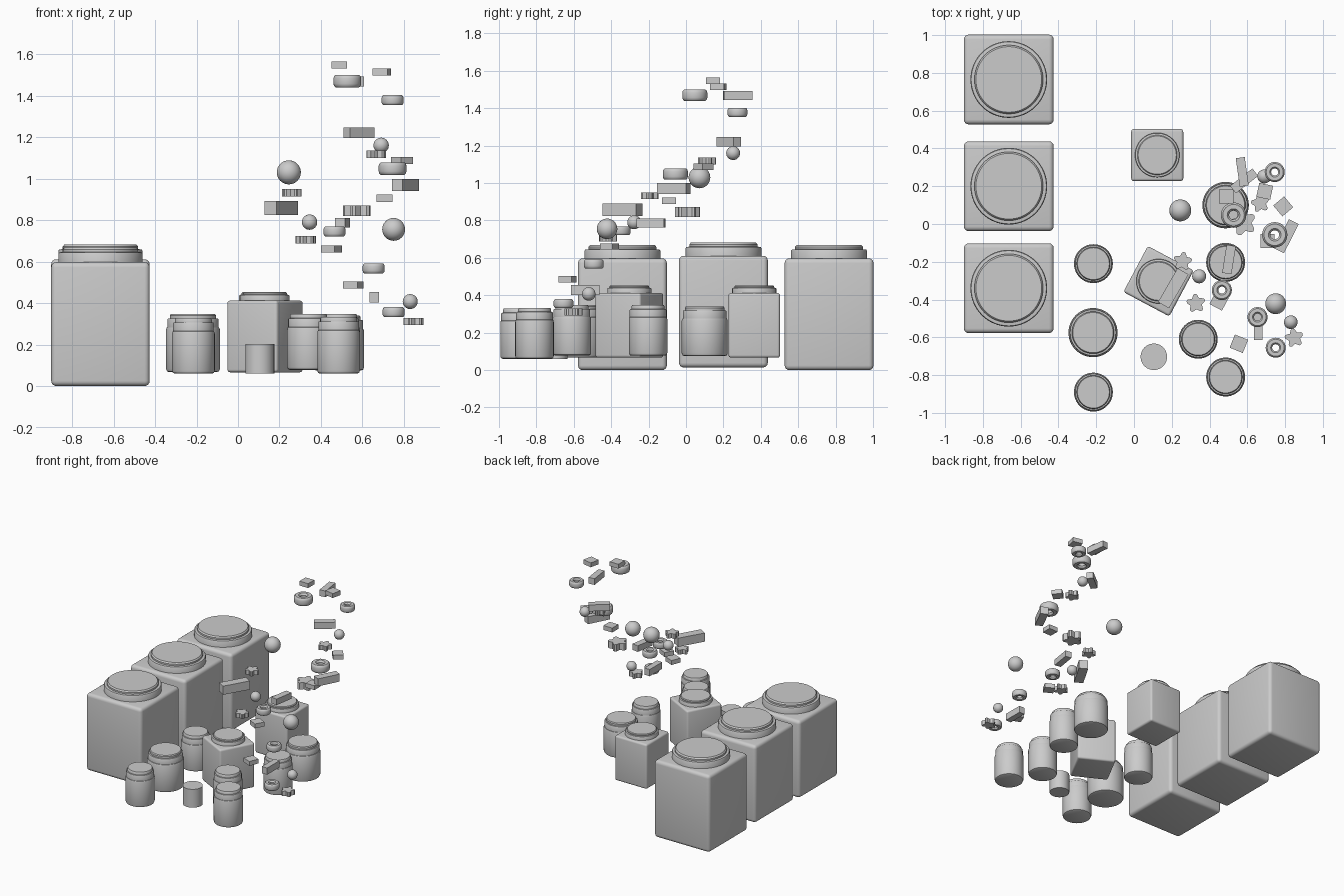
import bpy, bmesh
from math import radians, cos, sin, pi


def finish(name, bm, loc, rot=0.0, smooth=True):
    bmesh.ops.recalc_face_normals(bm, faces=bm.faces)
    me = bpy.data.meshes.new(name)
    bm.to_mesh(me)
    bm.free()
    ob = bpy.data.objects.new(name, me)
    ob.location = loc
    ob.rotation_euler[2] = radians(rot)
    bpy.context.collection.objects.link(ob)
    if smooth:
        bpy.ops.object.select_all(action='DESELECT')
        ob.select_set(True)
        bpy.context.view_layer.objects.active = ob
        bpy.ops.object.shade_smooth_by_angle(angle=radians(35))
    return ob


def lathe(name, profile, loc, n=48, closed=False):
    """Revolve (radius, z) points; open profiles are capped at both ends."""
    bm = bmesh.new()
    rings = [[bm.verts.new((r * cos(2 * pi * i / n), r * sin(2 * pi * i / n), z))
              for i in range(n)] for r, z in profile]
    pairs = list(zip(rings, rings[1:]))
    if closed:
        pairs.append((rings[-1], rings[0]))
    else:
        bm.faces.new(rings[0])
        bm.faces.new(rings[-1])
    for a, b in pairs:
        for i in range(n):
            j = (i + 1) % n
            bm.faces.new((a[i], a[j], b[j], b[i]))
    return finish(name, bm, loc)


def block(name, size, loc, rot=0.0, bevel=0.0):
    bm = bmesh.new()
    bmesh.ops.create_cube(bm, size=1)
    bmesh.ops.scale(bm, vec=size, verts=bm.verts)
    if bevel:
        bmesh.ops.bevel(bm, geom=bm.edges[:], offset=bevel, segments=4,
                        profile=0.5, affect='EDGES')
    return finish(name, bm, loc, rot, smooth=bool(bevel))


def square_canister(i, x, y, z, s=1.0, rot=0.0):
    block(f"canister_body_{i}", (0.475 * s, 0.475 * s, 0.597 * s),
          (x, y, z + 0.2985 * s), rot, 0.025 * s)
    lid = [(0.203, 0.58), (0.203, 0.637), (0.199, 0.644), (0.182, 0.646),
           (0.182, 0.658), (0.174, 0.668)]
    lathe(f"canister_lid_{i}", [(r * s, h * s) for r, h in lid], (x, y, z), 64)


def round_jar(i, x, y, z, r, h):
    k = r
    lathe(f"jar_body_{i}", [(r - 0.12 * k, 0), (r - 0.04 * k, 0.004), (r, 0.015),
                            (r, h - 0.075), (r - 0.03 * k, h - 0.065),
                            (r - 0.12 * k, h - 0.06)], (x, y, z))
    lathe(f"jar_lid_{i}", [(r * 0.95, h - 0.065), (r * 0.95, h - 0.026),
                           (r * 0.93, h - 0.022), (r * 0.86, h - 0.021),
                           (r * 0.86, h - 0.007), (r * 0.82, h)], (x, y, z))


def star(i, x, y, z, R, h, rot):
    bm = bmesh.new()
    pts = []
    for p in range(5):
        a = pi / 2 + p * 2 * pi / 5
        # blunt tip followed by the inner notch
        for da, r in ((-0.2, 0.93), (0, 1.0), (0.2, 0.93), (pi / 5, 0.62)):
            pts.append(bm.verts.new((R * r * cos(a + da), R * r * sin(a + da), -h / 2)))
    f = bm.faces.new(pts)
    g = bmesh.ops.extrude_face_region(bm, geom=[f])['geom']
    bmesh.ops.translate(bm, vec=(0, 0, h),
                        verts=[v for v in g if isinstance(v, bmesh.types.BMVert)])
    finish(f"star_candy_{i}", bm, (x, y, z), rot)


# Square canisters: three large, two small
for i, c in enumerate([(-0.663, 0.765, 0), (-0.663, 0.2, 0.014), (-0.663, -0.34, 0),
                       (0.123, 0.365, 0.066, 0.58), (0.13, -0.303, 0.066, 0.58, -28)]):
    square_canister(i + 1, *c)

# Round lidded jars: x, y, base z, radius, height
for i, j in enumerate([(-0.215, -0.21, 0.077, 0.103, 0.27), (-0.217, -0.575, 0.067, 0.13, 0.28),
                       (-0.215, -0.89, 0.06, 0.103, 0.268), (0.34, -0.61, 0.078, 0.103, 0.27),
                       (0.485, -0.81, 0.06, 0.103, 0.273), (0.485, -0.203, 0.077, 0.103, 0.27),
                       (0.485, 0.1, 0.075, 0.123, 0.265)]):
    round_jar(i + 1, *j)

# Short open-topped style cup
lathe("small_cup", [(0.07, 0), (0.07, 0.142)], (0.105, -0.703, 0.06))

# Ball candies
for i, (x, y, z, r) in enumerate([(0.69, 0.252, 1.16, 0.037), (0.245, 0.072, 1.03, 0.058),
                                  (0.345, -0.277, 0.79, 0.037), (0.75, -0.422, 0.755, 0.055),
                                  (0.83, -0.52, 0.407, 0.036)]):
    bm = bmesh.new()
    bmesh.ops.create_uvsphere(bm, u_segments=32, v_segments=16, radius=r)
    finish(f"ball_candy_{i + 1}", bm, (x, y, z))

# Ring candies with a rounded square section
ring = [(0.35, -0.25), (0.5, -0.45), (0.85, -0.45), (0.95, -0.36), (1, -0.2),
        (1, 0.2), (0.95, 0.36), (0.85, 0.45), (0.5, 0.45), (0.35, 0.25)]
for i, (x, y, z, r) in enumerate([(0.527, 0.047, 1.47, 0.067), (0.745, 0.275, 1.378, 0.053),
                                  (0.745, -0.057, 1.048, 0.067), (0.465, -0.35, 0.745, 0.053),
                                  (0.654, -0.493, 0.567, 0.053), (0.75, -0.655, 0.356, 0.053)]):
    lathe(f"ring_candy_{i + 1}", [(a * r, b * r) for a, b in ring], (x, y, z), 32, True)

# Star candies
for i, s in enumerate([(0.668, 0.11, 1.118, 0.05, 0.036, 10), (0.578, 0.007, 0.845, 0.071, 0.052, 15),
                       (0.258, -0.197, 0.932, 0.05, 0.036, -8), (0.328, -0.42, 0.705, 0.051, 0.035, 5),
                       (0.848, -0.603, 0.311, 0.051, 0.036, 10)]):
    star(i + 1, *s)

# Bar candies: x, y, z, length, width, height, angle
for i, (x, y, z, l, w, h, a) in enumerate([(0.573, 0.276, 1.468, 0.152, 0.048, 0.048, 98),
                                           (0.583, 0.228, 1.22, 0.15, 0.05, 0.05, 38),
                                           (0.807, -0.065, 0.97, 0.173, 0.058, 0.058, 63),
                                           (0.208, -0.34, 0.858, 0.207, 0.067, 0.067, 60),
                                           (0.503, -0.188, 0.787, 0.15, 0.05, 0.047, 81),
                                           (0.657, -0.538, 0.428, 0.152, 0.046, 0.052, 90)]):
    block(f"bar_candy_{i + 1}", (l, w, h), (x, y, z), a)

# Square tile candies: x, y, z, angle
for i, (x, y, z, a) in enumerate([(0.488, 0.145, 1.547, 0), (0.692, 0.173, 1.514, -12),
                                  (0.79, 0.093, 1.088, 40), (0.706, -0.09, 0.905, 0),
                                  (0.45, -0.408, 0.661, -28), (0.555, -0.634, 0.486, -22)]):
    block(f"tile_candy_{i + 1}", (0.075, 0.075, 0.034), (x, y, z), a)
